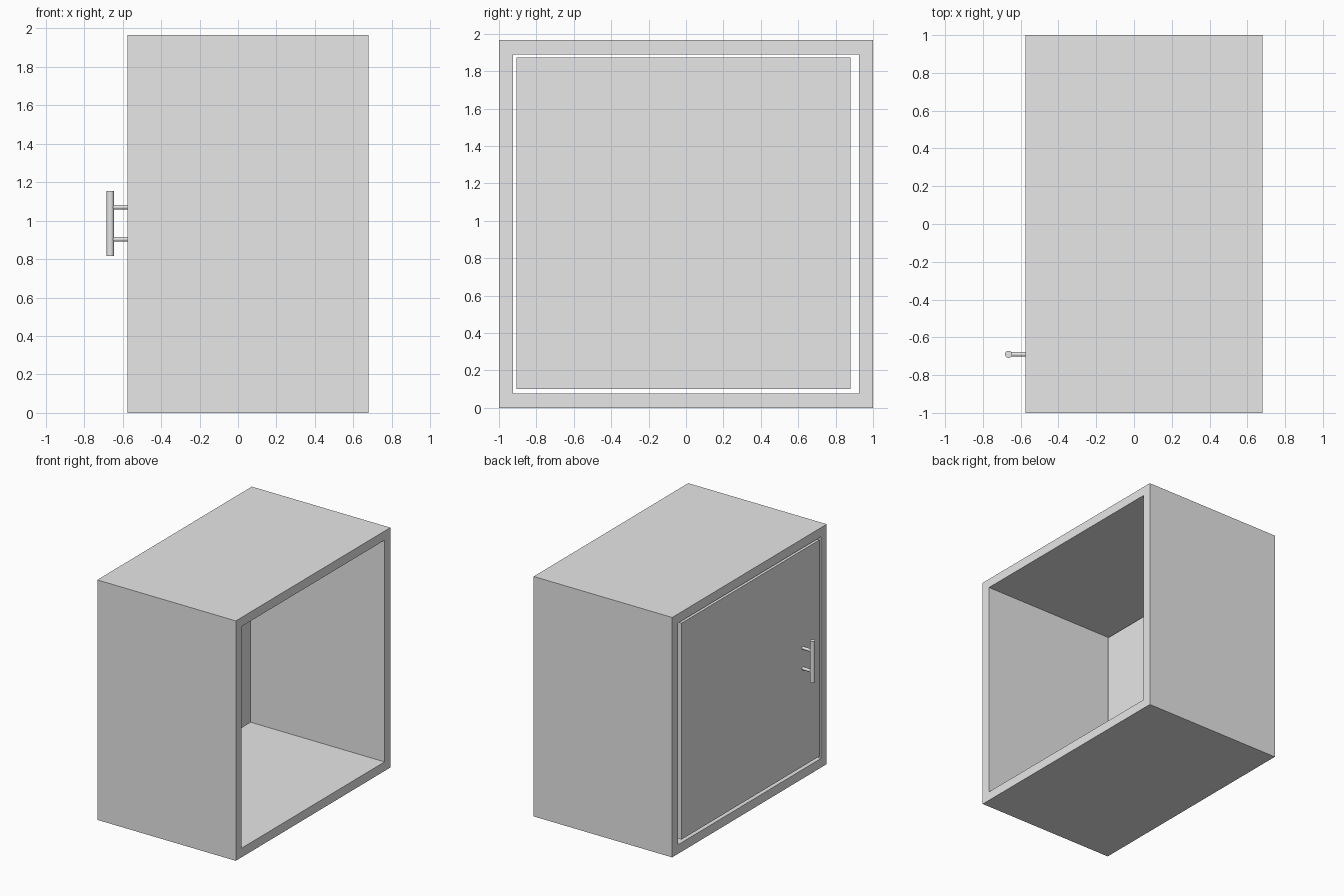
import bpy
import bmesh
import math
from mathutils import Matrix, Vector

if "Cube" in bpy.data.objects:
    bpy.data.objects.remove(bpy.data.objects["Cube"], do_unlink=True)

grey = bpy.data.materials.new("light_grey")
grey.use_nodes = True
grey.diffuse_color = (0.8, 0.8, 0.8, 1)
grey.node_tree.nodes["Principled BSDF"].inputs["Base Color"].default_value = (0.8, 0.8, 0.8, 1)

BACK, OPEN = -0.575, 0.68      # cabinet extent along x
HEIGHT, WALL = 1.965, 0.075


def add_object(name, bm):
    mesh = bpy.data.meshes.new(name)
    bm.to_mesh(mesh)
    bm.free()
    mesh.materials.append(grey)
    obj = bpy.data.objects.new(name, mesh)
    bpy.context.collection.objects.link(obj)
    return obj


def box(low, high):
    low, high = Vector(low), Vector(high)
    bm = bmesh.new()
    bmesh.ops.create_cube(bm, size=1, matrix=Matrix.LocRotScale((low + high) / 2, None, high - low))
    return bm


def rod(name, start, end, radius):
    start, end = Vector(start), Vector(end)
    axis = end - start
    turn = axis.to_track_quat("Z", "Y")
    bm = bmesh.new()
    bmesh.ops.create_cone(bm, cap_ends=True, segments=32, radius1=radius, radius2=radius,
                          depth=axis.length, matrix=Matrix.LocRotScale((start + end) / 2, turn, None))
    # Smooth round sides, flat caps
    for face in bm.faces:
        face.smooth = len(face.verts) == 4
    for edge in bm.edges:
        edge.smooth = edge.calc_face_angle(0) < math.radians(40)
    return add_object(name, bm)


# Cabinet shell: a square tube running along x
bm = box((BACK, -1, 0), (OPEN, 1, HEIGHT))
bm.normal_update()
ends = [f for f in bm.faces if abs(f.normal.x) > 0.9]
bmesh.ops.delete(bm, geom=ends, context="FACES_ONLY")
shell = add_object("cabinet_shell", bm)
walls = shell.modifiers.new("walls", "SOLIDIFY")
walls.thickness = WALL
walls.offset = -1
walls.use_even_offset = True

# Door panel, flush with the shell and set in with a gap
add_object("door", box((BACK, -0.905, 0.1), (BACK + WALL, 0.88, 1.872)))

# Bar handle on two standoffs
HANDLE_X, HANDLE_Y = -0.664, -0.69
rod("handle_bar", (HANDLE_X, HANDLE_Y, 0.817), (HANDLE_X, HANDLE_Y, 1.155), 0.019)
for name, z in (("lower", 0.903), ("upper", 1.07)):
    rod(f"handle_standoff_{name}", (HANDLE_X, HANDLE_Y, z), (BACK + 0.01, HANDLE_Y, z), 0.012)
